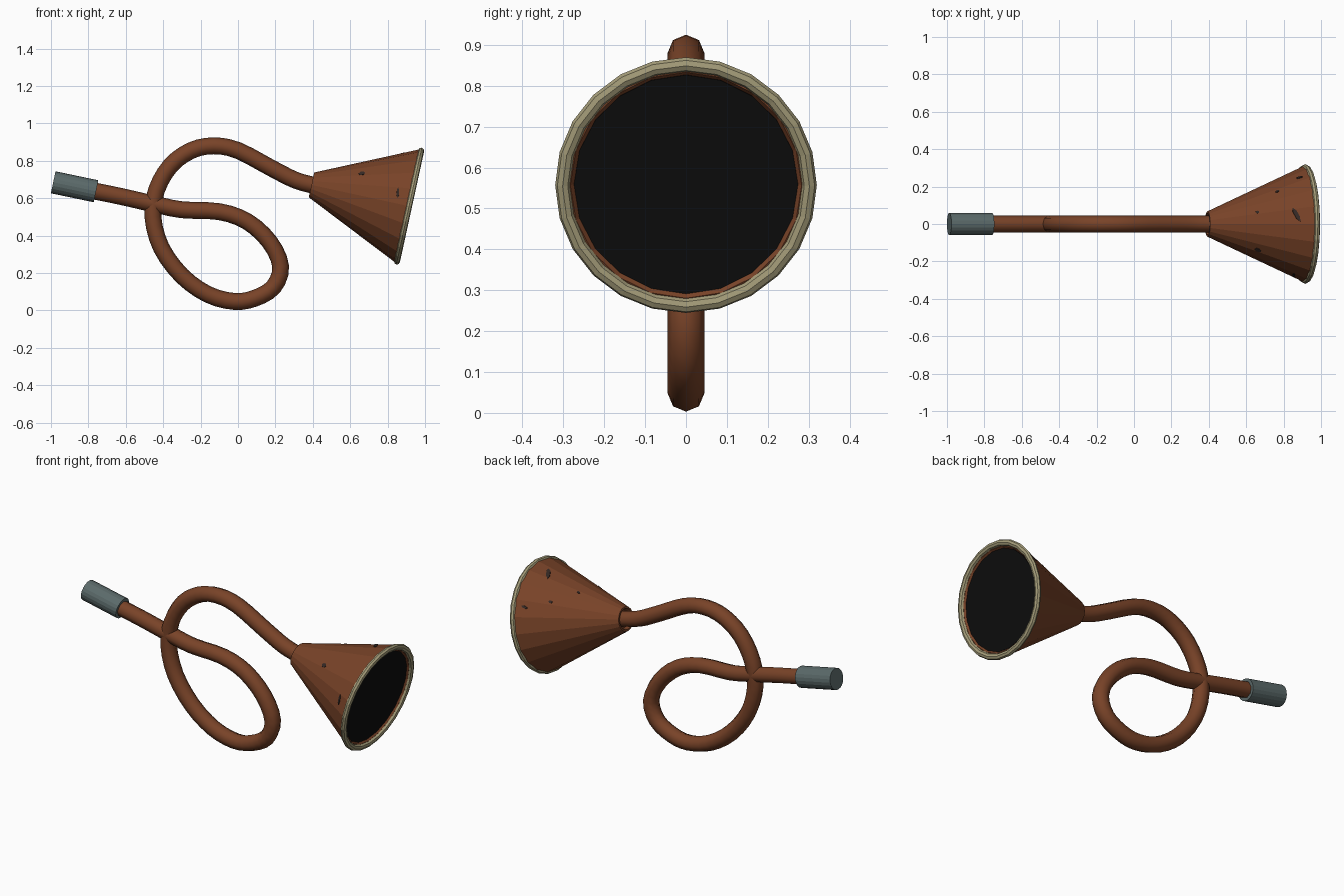
import bpy, bmesh, math
from mathutils import Vector, Matrix

if "Cube" in bpy.data.objects:
    bpy.data.objects.remove(bpy.data.objects["Cube"])


def mat(name, rgb):
    m = bpy.data.materials.new(name)
    m.diffuse_color = (*rgb, 1)
    m.use_nodes = True
    m.node_tree.nodes["Principled BSDF"].inputs["Base Color"].default_value = m.diffuse_color
    return m


BROWN = mat("copper brown", (0.19, 0.056, 0.021))
GREY = mat("slate grey", (0.105, 0.145, 0.145))
CREAM = mat("pale brass", (0.38, 0.34, 0.195))
BLACK = mat("black", (0.004, 0.004, 0.004))
DARK = mat("dark tarnish", (0.035, 0.022, 0.018))


def finish(bm, name, material, smooth=None):
    bmesh.ops.recalc_face_normals(bm, faces=bm.faces)
    me = bpy.data.meshes.new(name)
    bm.to_mesh(me)
    bm.free()
    ob = bpy.data.objects.new(name, me)
    bpy.context.collection.objects.link(ob)
    me.materials.append(material)
    if smooth:
        bpy.ops.object.select_all(action='DESELECT')
        ob.select_set(True)
        bpy.context.view_layer.objects.active = ob
        bpy.ops.object.shade_smooth_by_angle(angle=math.radians(smooth))
    return ob


def skin(bm, rings, closed=False):
    """Bridge rings of verts; cap the two ends unless closed."""
    n = len(rings[0])
    pairs = list(zip(rings, rings[1:])) + ([(rings[-1], rings[0])] if closed else [])
    for a, b in pairs:
        for i in range(n):
            j = (i + 1) % n
            bm.faces.new((a[i], a[j], b[j], b[i]))
    if not closed:
        bm.faces.new(rings[0])
        bm.faces.new(rings[-1])


def frame(start, end):
    """Local z runs start -> end, local x points up, local y to the front."""
    a = (end - start).normalized()
    u = Vector((-a.z, 0, a.x))
    m = Matrix((u, Vector((0, -1, 0)), a)).transposed().to_4x4()
    return Matrix.Translation(start) @ m


def lathe(name, material, m, profile, sides, closed=False):
    bm = bmesh.new()
    rings = []
    for s, r in profile:
        rings.append([bm.verts.new(m @ Vector((r * math.cos(t), r * math.sin(t), s)))
                      for t in (math.tau * i / sides for i in range(sides))])
    skin(bm, rings, closed)
    return finish(bm, name, material)


# Looped tube: smooth path in the xz plane, swept with an octagon
path = [(-0.80, 0.645), (-0.62, 0.608), (-0.455, 0.570), (-0.30, 0.538), (-0.10, 0.528),
        (0.05, 0.475), (0.17, 0.365), (0.228, 0.235), (0.19, 0.125), (0.09, 0.065),
        (-0.02, 0.048), (-0.16, 0.085), (-0.30, 0.185), (-0.41, 0.335), (-0.455, 0.50),
        (-0.435, 0.645), (-0.36, 0.775), (-0.25, 0.855), (-0.13, 0.880), (0.0, 0.855),
        (0.18, 0.760), (0.31, 0.695), (0.43, 0.663)]
pts = [Vector((x, 0, z)) for x, z in path]
ext = [2 * pts[0] - pts[1]] + pts + [2 * pts[-1] - pts[-2]]
bm = bmesh.new()
rings = []
STEPS, SIDES, R = 3, 8, 0.045
for k in range(1, len(ext) - 2):
    p0, p1, p2, p3 = ext[k - 1:k + 3]
    last = k == len(ext) - 3
    for q in range(STEPS + (1 if last else 0)):
        t = q / STEPS
        c = 0.5 * (2 * p1 + (p2 - p0) * t + (2 * p0 - 5 * p1 + 4 * p2 - p3) * t * t
                   + (3 * p1 - p0 - 3 * p2 + p3) * t ** 3)
        d = ((p2 - p0) + 2 * (2 * p0 - 5 * p1 + 4 * p2 - p3) * t
             + 3 * (3 * p1 - p0 - 3 * p2 + p3) * t * t).normalized()
        n = Vector((-d.z, 0, d.x))
        rings.append([bm.verts.new(c + R * (n * math.cos(a) + Vector((0, math.sin(a), 0))))
                      for a in (math.tau * i / SIDES for i in range(SIDES))])
skin(bm, rings)
finish(bm, "looped_tube", BROWN, 50)

# Mouthpiece sleeve
mouth = frame(Vector((-0.988, 0, 0.685)), Vector((-0.759, 0, 0.637)))
lathe("mouthpiece", GREY, mouth, [(0, 0.06), (0.234, 0.06)], 20)

# Flared bell with a short inner lip, and the dark opening
bell = frame(Vector((0.393, 0, 0.671)), Vector((0.920, 0, 0.556)))
R0, SLOPE = 0.068, 0.46
lathe("bell", BROWN, bell,
      [(0.02, 0.05), (0, R0 - 0.01), (0, R0), (0.525, R0 + SLOPE * 0.525),
       (0.535, 0.283), (0.522, 0.272)], 20)
lathe("bell_opening", BLACK, bell, [(0.520, 0.274), (0.526, 0.274)], 20)

# Rolled rim
lathe("bell_rim", CREAM, bell,
      [(0.534 + 0.016 * math.sin(a), 0.302 + 0.018 * math.cos(a))
       for a in (math.tau * i / 8 for i in range(8))], 24, closed=True)

# Tarnish spots: (distance along bell, angle from top, half length, half width, tilt)
spots = [(0.43, -11, 0.042, 0.011, 65), (0.25, 50, 0.017, 0.013, 0),
         (0.237, -21, 0.009, 0.007, 30), (0.473, -61, 0.016, 0.007, 20),
         (0.46, 78, 0.030, 0.007, 80), (0.35, -50, 0.010, 0.008, 0)]
bm = bmesh.new()
for s, deg, hl, hw, tilt in spots:
    th, k = math.radians(deg), math.radians(tilt)
    loops = [[], []]
    for i in range(6):
        a = math.tau * i / 6
        p, q = hl * math.cos(a), hw * math.sin(a)
        ds, dt = p * math.cos(k) - q * math.sin(k), p * math.sin(k) + q * math.cos(k)
        r = R0 + SLOPE * (s + ds)
        ang = th + dt / r
        for loop, lift in zip(loops, (-0.005, 0.002)):
            loop.append(bm.verts.new(bell @ Vector(((r + lift) * math.cos(ang),
                                                    (r + lift) * math.sin(ang), s + ds))))
    skin(bm, loops)
finish(bm, "tarnish_spots", DARK)
